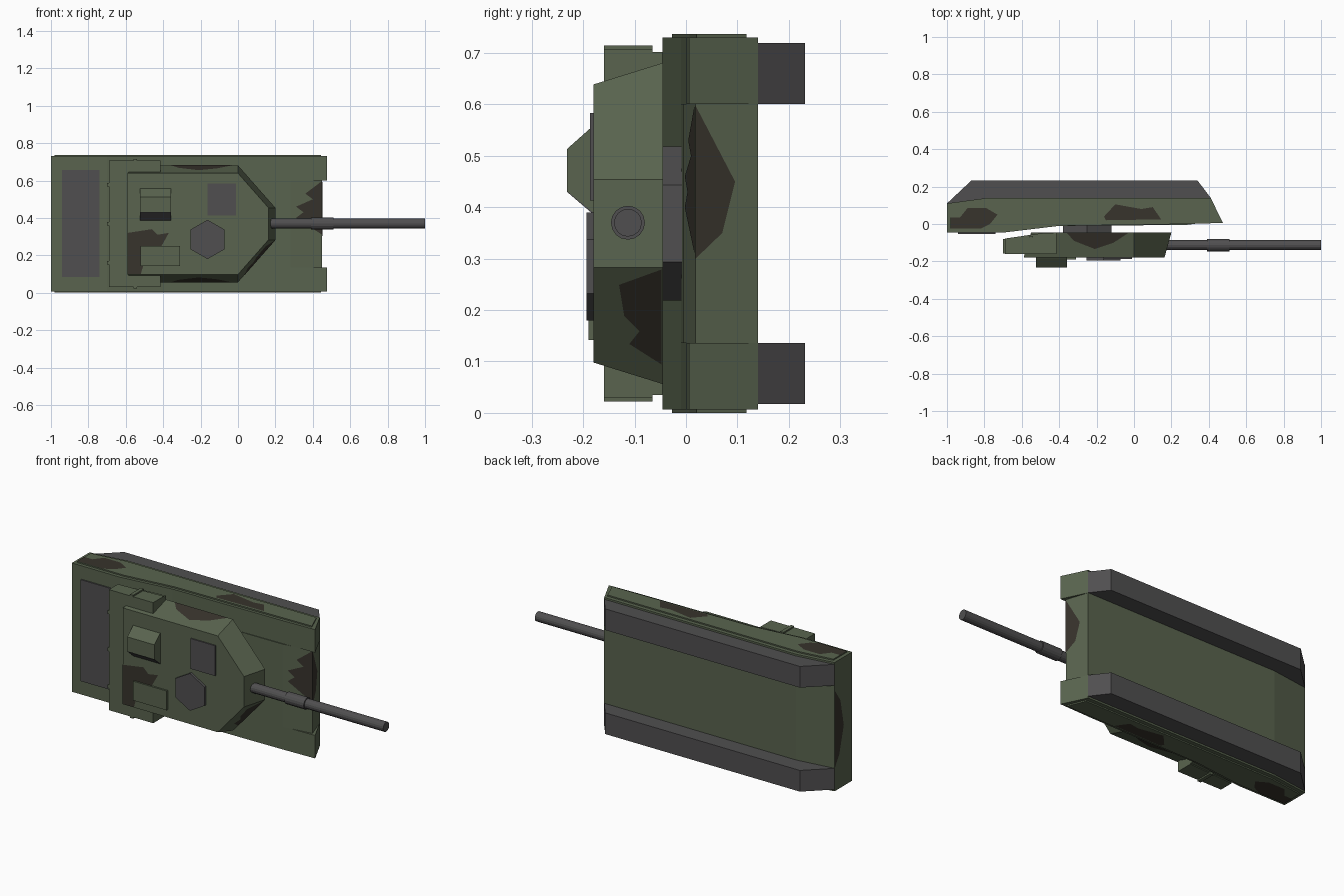
import bpy, bmesh, math
from mathutils import Vector, Matrix

if "Cube" in bpy.data.objects:
    bpy.data.objects.remove(bpy.data.objects["Cube"])

# The tank lies on its side: +x is forward, -y is the tank's top, z runs across it
ZC = 0.3685  # middle plane across the width


def material(name, rgb):
    m = bpy.data.materials.new(name)
    m.diffuse_color = (*rgb, 1)
    m.use_nodes = True
    m.node_tree.nodes["Principled BSDF"].inputs["Base Color"].default_value = m.diffuse_color
    return m


GREEN = material("green_paint", (0.10, 0.127, 0.077))
BROWN = material("brown_camo", (0.038, 0.033, 0.025))
GREY = material("dark_metal", (0.080, 0.078, 0.080))


def finish(bm, name, mat):
    me = bpy.data.meshes.new(name)
    bm.to_mesh(me)
    bm.free()
    me.materials.append(mat)
    ob = bpy.data.objects.new(name, me)
    bpy.context.collection.objects.link(ob)
    return ob


def loft(name, a, b, mat):
    """Solid between two matching outlines of 3D points."""
    bm = bmesh.new()
    va, vb = [bm.verts.new(p) for p in a], [bm.verts.new(p) for p in b]
    n = len(a)
    bm.faces.new(va)
    bm.faces.new(vb)
    for i in range(n):
        j = (i + 1) % n
        bm.faces.new((va[i], va[j], vb[j], vb[i]))
    bmesh.ops.recalc_face_normals(bm, faces=bm.faces)
    return finish(bm, name, mat)


def prism(name, xy, z0, z1, mat):
    return loft(name, [(x, y, z0) for x, y in xy], [(x, y, z1) for x, y in xy], mat)


def pair(name, xy, z0, z1, mat):
    """Side profile on both sides of the tank."""
    prism(name + "_left", xy, z0, z1, mat)
    prism(name + "_right", xy, 2 * ZC - z1, 2 * ZC - z0, mat)


def box(name, x0, x1, y0, y1, z0, z1, mat):
    return prism(name, [(x0, y0), (x1, y0), (x1, y1), (x0, y1)], z0, z1, mat)


def cylinder(name, centre, r, depth, sides, axis, mat, turn=0):
    bm = bmesh.new()
    rot = Matrix.Rotation(math.pi / 2, 4, axis) @ Matrix.Rotation(turn, 4, 'Z')
    bmesh.ops.create_cone(bm, cap_ends=True, segments=sides, radius1=r, radius2=r,
                          depth=depth, matrix=Matrix.Translation(centre) @ rot)
    return finish(bm, name, mat)


def patch(name, pts, out):
    """Flat camouflage patch lifted slightly along the outward direction."""
    out = Vector(out).normalized()
    bm = bmesh.new()
    f = bm.faces.new([bm.verts.new(Vector(p) + out * 0.0015) for p in pts])
    f.normal_update()
    if f.normal.dot(out) < 0:
        f.normal_flip()
    finish(bm, name, BROWN)


def mirror_z(pts):
    return [(x, y, 2 * ZC - z) for x, y, z in pts]


# Hull: centre body with glacis, and fenders over the tracks
rear = [(0.41, 0.14), (-0.78, 0.14), (-1, 0.11), (-1, -0.046), (-0.70, -0.046), (-0.40, -0.01)]
prism("hull_body", rear + [(0.28, -0.005), (0.45, 0.018)], 0.136, 0.601, GREEN)
pair("fender", rear + [(0.28, 0.0), (0.475, 0.006)], 0.007, 0.136, GREEN)

# Side skirts and tracks
pair("side_skirt", [(-0.98, -0.027), (-0.69, -0.027), (-0.40, 0.006), (0.445, 0.02),
                    (0.405, 0.118), (-0.78, 0.118), (-0.98, 0.092)], 0.0, 0.007, GREEN)
pair("track", [(-1, 0.11), (-0.78, 0.14), (0.41, 0.14), (0.34, 0.232), (-0.87, 0.232)],
     0.017, 0.136, GREY)

# Engine grille and turret ring
box("engine_grille", -0.94, -0.74, -0.053, -0.04, 0.085, 0.655, GREY)
cylinder("turret_ring", (-0.25, -0.02, ZC), 0.15, 0.06, 6, 'X', GREY)

# Turret: wide base narrowing to the roof
base = [(-0.55, 0.056), (0, 0.056), (0.2, 0.283), (0.2, 0.454), (0, 0.681), (-0.55, 0.681)]
roof = [(-0.59, 0.098), (0, 0.098), (0.163, 0.283), (0.163, 0.454), (0, 0.639), (-0.59, 0.639)]
loft("turret", [(x, -0.045, z) for x, z in base], [(x, -0.18, z) for x, z in roof], GREEN)

# Stowage bins around the turret rear, with latches
pair("side_bin", [(-0.69, -0.16), (-0.415, -0.16), (-0.415, -0.046), (-0.5, -0.05), (-0.69, -0.078)],
     0.035, 0.105, GREEN)
prism("rear_bin", [(-0.69, -0.16), (-0.55, -0.16), (-0.55, -0.065), (-0.69, -0.078)],
      0.105, 0.632, GREEN)
lid = [(-0.69, -0.16), (-0.415, -0.16), (-0.415, -0.065), (-0.69, -0.08)]
pair("bin_lid", lid, 0.030, 0.036, GREEN)
pair("side_latch", [(-0.56, -0.16), (-0.54, -0.16), (-0.54, -0.065), (-0.56, -0.065)],
     0.022, 0.036, GREEN)
for i, z in enumerate((0.16, ZC, 0.577)):
    box(f"rear_latch_{i}", -0.70, -0.685, -0.157, -0.08, z - 0.01, z + 0.01, GREEN)

# Roof fittings: hatches, flat cover and sight
cylinder("round_hatch", (-0.163, -0.184, 0.285), 0.105, 0.02, 6, 'X', GREY)
box("square_hatch", -0.163, -0.012, -0.187, -0.175, 0.413, 0.583, GREY)
box("roof_cover", -0.52, -0.31, -0.19, -0.175, 0.142, 0.25, GREEN)
sight = [(-0.178, 0.388), (-0.232, 0.432), (-0.232, 0.513), (-0.187, 0.553), (-0.178, 0.56)]
loft("sight_housing", [(-0.525, y, z) for y, z in sight], [(-0.357, y, z) for y, z in sight], GREEN)
loft("sight_window", [(-0.525, -0.180, 0.386), (-0.525, -0.2315, 0.430), (-0.525, -0.2315, 0.432), (-0.525, -0.18, 0.39)],
     [(-0.357, -0.180, 0.386), (-0.357, -0.2315, 0.430), (-0.357, -0.2315, 0.432), (-0.357, -0.18, 0.39)], GREY)

# Gun with its sleeve
gun_y = -0.113
cylinder("gun_barrel", (0.575, gun_y, 0.37), 0.027, 0.85, 16, 'Y', GREY)
cylinder("gun_sleeve", (0.45, gun_y, 0.37), 0.033, 0.12, 16, 'Y', GREY)

# Camouflage on both skirts
for i, xy in enumerate((
        [(-0.98, 0.035), (-0.93, 0.035), (-0.89, 0.085), (-0.79, 0.085), (-0.73, 0.05),
         (-0.77, 0), (-0.82, -0.025), (-0.98, -0.025)],
        [(-0.16, 0.04), (-0.10, 0.105), (0.04, 0.08), (0.10, 0.09), (0.145, 0.025), (-0.15, 0.02)])):
    pts = [(x, y, 2 * ZC) for x, y in xy]
    patch(f"skirt_camo_left_{i}", pts, (0, 0, 1))
    patch(f"skirt_camo_right_{i}", mirror_z(pts), (0, 0, -1))

# Camouflage on both turret sides
pts = [(x, y, 0.681 + (y + 0.045) * 0.311)
       for x, y in [(-0.36, -0.047), (-0.32, -0.09), (-0.21, -0.133), (-0.11, -0.10), (-0.03, -0.047)]]
patch("turret_camo_left", pts, (0, -0.3, 1))
patch("turret_camo_right", mirror_z(pts), (0, -0.3, -1))

# Camouflage on roof, cheek, glacis, nose and rear
patch("roof_camo", [(x, -0.18, z) for x, z in
                    [(-0.59, 0.1), (-0.59, 0.32), (-0.46, 0.34), (-0.43, 0.31), (-0.37, 0.32),
                     (-0.42, 0.23), (-0.49, 0.2), (-0.52, 0.1)]], (0, -1, 0))
cheek_n = Vector((-0.2, 0, -0.227)).cross(Vector((-0.037, -0.135, 0)))
cheek_n *= 1 if cheek_n.x > 0 else -1
patch("cheek_camo", [(0.2 - (cheek_n.y * (y + 0.045) + cheek_n.z * (z - 0.283)) / cheek_n.x, y, z)
                     for y, z in [(-0.13, 0.25), (-0.047, 0.28), (-0.047, 0.095), (-0.11, 0.135),
                                  (-0.09, 0.16), (-0.12, 0.19)]], cheek_n)
patch("glacis_camo", [(x, -0.005 + (x - 0.28) * 0.1353, z) for x, z in
                      [(0.45, 0.598), (0.36, 0.53), (0.40, 0.50), (0.31, 0.46), (0.35, 0.43),
                       (0.31, 0.40), (0.45, 0.31)]], (0.134, -1, 0))
patch("nose_camo", [(0.45 - (y - 0.018) * 0.328, y, z) for y, z in
                    [(0.018, 0.598), (0.095, 0.45), (0.07, 0.35), (0.018, 0.30)]], (1, 0.328, 0))
patch("rear_camo", [(-1, y, z) for y, z in
                    [(0.108, 0.57), (0.06, 0.5), (0.03, 0.35), (0.07, 0.2), (0.108, 0.14)]], (-1, 0, 0))
